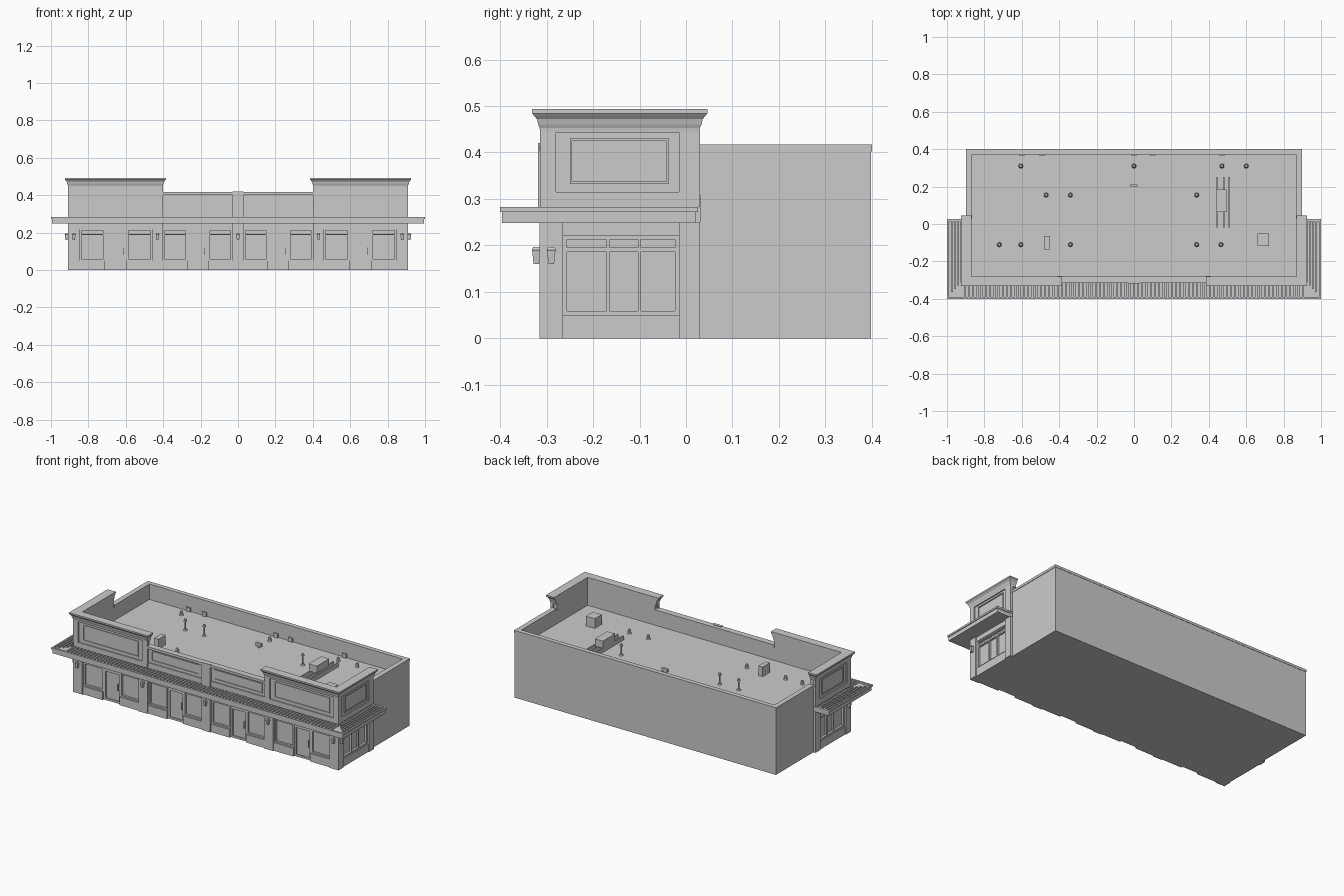
import bpy, bmesh
from mathutils import Matrix, Vector


def finish(name, bm):
    bmesh.ops.recalc_face_normals(bm, faces=bm.faces)
    me = bpy.data.meshes.new(name)
    bm.to_mesh(me)
    bm.free()
    ob = bpy.data.objects.new(name, me)
    bpy.context.collection.objects.link(ob)
    return ob


def boxes(name, items):
    """One object from boxes given as (x0, x1, y0, y1, z0, z1)."""
    bm = bmesh.new()
    for x0, x1, y0, y1, z0, z1 in items:
        m = Matrix.Translation(((x0 + x1) / 2, (y0 + y1) / 2, (z0 + z1) / 2))
        m = m @ Matrix.Diagonal((abs(x1 - x0), abs(y1 - y0), abs(z1 - z0), 1))
        bmesh.ops.create_cube(bm, size=1, matrix=m)
    return finish(name, bm)


def loft(name, plan, levels):
    """Stack plan(offset) outlines at (z, offset) levels and cap the ends."""
    bm = bmesh.new()
    rings = [[bm.verts.new((x, y, z)) for x, y in plan(o)] for z, o in levels]
    n = len(rings[0])
    for a, b in zip(rings, rings[1:]):
        for i in range(n):
            j = (i + 1) % n
            bm.faces.new((a[i], a[j], b[j], b[i]))
    bm.faces.new(rings[0])
    bm.faces.new(rings[-1])
    return finish(name, bm)


def on(face, a0, a1, d0, d1, z0, z1):
    """Box on a facade: face 0 = front, -1 / 1 = left / right side."""
    if face == 0:
        return (a0, a1, -d1, -d0, z0, z1)
    return (face * d0, face * d1, a0, a1, z0, z1)


def frame(face, a0, a1, d0, d1, z0, z1, w):
    return [on(face, a0, a1, d0, d1, z0, z0 + w), on(face, a0, a1, d0, d1, z1 - w, z1),
            on(face, a0, a0 + w, d0, d1, z0 + w, z1 - w),
            on(face, a1 - w, a1, d0, d1, z0 + w, z1 - w)]


ROOF = 0.32

# Building core with flat roof
boxes("main_block", [(-0.895, 0.895, 0.03, 0.398, 0, ROOF),
                     (-0.885, 0.885, -0.29, 0.03, 0, ROOF)])

# Rear and side parapets with cap
boxes("rear_parapet", [(-0.895, 0.895, 0.375, 0.398, ROOF, 0.402),
                       (-0.895, -0.87, 0.0, 0.375, ROOF, 0.402),
                       (0.87, 0.895, 0.0, 0.375, ROOF, 0.402)])
boxes("rear_parapet_cap", [(-0.898, 0.898, 0.372, 0.4, 0.402, 0.417),
                           (-0.898, -0.867, 0.03, 0.372, 0.402, 0.417),
                           (0.867, 0.898, 0.03, 0.372, 0.402, 0.417)])

# Middle front parapet with two framed panels and a centre pier
boxes("front_parapet", [(-0.41, 0.41, -0.303, -0.28, 0.25, 0.402)])
boxes("front_parapet_cap", [(-0.41, 0.41, -0.315, -0.277, 0.402, 0.417)])
trim = [on(0, -0.03, 0.03, 0.30, 0.318, 0.25, 0.42)]
for s in (-1, 1):
    a, b = sorted((s * 0.03, s * 0.4))
    trim += [on(0, a, b, 0.30, 0.309, 0.283, 0.315)]
    trim += frame(0, a + 0.02, b - 0.02, 0.30, 0.307, 0.33, 0.392, 0.006)
boxes("front_parapet_trim", trim)

# Raised corner parapets with flared cornice
for s, side in ((-1, "left"), (1, "right")):
    def plan(o, s=s):
        pts = [(0.402 - o, -0.28), (0.402 - o, -0.315 - o), (0.91 + o, -0.315 - o),
               (0.91 + o, 0.03 + o), (0.87, 0.03 + o), (0.87, -0.28)]
        return [(s * x, y) for x, y in pts]

    loft(side + "_corner_wall", plan, [(0.22, -0.008), (0.45, -0.008)])
    loft(side + "_base_band", plan, [(0.283, -0.001), (0.315, -0.001)])
    loft(side + "_cornice", plan, [(0.443, -0.001), (0.453, 0.0), (0.46, 0.003),
                                   (0.472, 0.006), (0.48, 0.013), (0.484, 0.016),
                                   (0.493, 0.016)])
    # Corner strips and framed panels on the raised parapet
    a, b = sorted((s * 0.402, s * 0.91))
    t = [on(0, a, a + 0.035, 0.30, 0.314, 0.31, 0.447),
         on(0, b - 0.035, b, 0.30, 0.314, 0.31, 0.447),
         on(s, -0.314, -0.28, 0.89, 0.909, 0.31, 0.447),
         on(s, -0.015, 0.03, 0.89, 0.909, 0.31, 0.447)]
    t += frame(0, a + 0.065, b - 0.065, 0.30, 0.312, 0.332, 0.43, 0.006)
    t += frame(s, -0.25, -0.037, 0.89, 0.907, 0.332, 0.43, 0.005)
    boxes(side + "_corner_trim", t)

# Lintel band above the shopfronts
boxes("lintel", [(-0.903, 0.903, -0.306, -0.28, 0.22, 0.25),
                 (-0.903, -0.88, -0.306, 0.03, 0.22, 0.25),
                 (0.88, 0.903, -0.306, 0.03, 0.22, 0.25)])

# Ground floor piers
piers = [(-0.03, 0.03, -0.315, -0.28, 0, 0.25)]
for s in (-1, 1):
    piers += [(s * 0.40, s * 0.46, -0.315, -0.28, 0, 0.25),
              (s * 0.847, s * 0.91, -0.315, -0.265, 0, 0.25),
              (s * 0.87, s * 0.91, -0.015, 0.03, 0, 0.25)]
boxes("piers", piers)

# Shopfront bays: window, door, window with transoms
sills, frames, doors = [], [], []
for s in (-1, 1):
    for lo, hi in ((0.03, 0.40), (0.46, 0.847)):
        a, b = sorted((s * lo, s * hi))
        w = (b - a) * 0.35
        for p, q in ((a, a + w), (b - w, b)):
            sills.append(on(0, p, q, 0.28, 0.309, 0, 0.05))
            frames += frame(0, p, q, 0.28, 0.302, 0.05, 0.22, 0.009)
            frames.append(on(0, p, q, 0.28, 0.299, 0.186, 0.193))
        doors += frame(0, a + w, b - w, 0.28, 0.298, 0.0, 0.19, 0.012)
        doors.append(on(0, a + w, b - w, 0.28, 0.30, 0.19, 0.22))
        doors.append(on(0, b - w - 0.02, b - w - 0.016, 0.28, 0.303, 0.08, 0.12))
    # Side windows
    sills.append(on(s, -0.265, -0.015, 0.87, 0.905, 0, 0.05))
    frames += frame(s, -0.265, -0.015, 0.87, 0.899, 0.05, 0.222, 0.009)
    frames.append(on(s, -0.265, -0.015, 0.87, 0.896, 0.186, 0.195))
    frames += [on(s, y - 0.003, y + 0.003, 0.87, 0.896, 0.05, 0.222) for y in (-0.168, -0.1)]
boxes("window_sills", sills)
boxes("window_frames", frames)
boxes("doors", doors)

# Wrap-around canopy, edge lip and slats
boxes("canopy", [(-0.995, 0.995, -0.396, -0.295, 0.248, 0.273),
                 (-0.995, -0.89, -0.295, 0.022, 0.248, 0.273),
                 (0.89, 0.995, -0.295, 0.022, 0.248, 0.273)])
lip = [(-1, 1, -0.4, -0.39, 0.272, 0.283)]
slats = []
for s in (-1, 1):
    lip += [(s * 0.99, s, -0.39, 0.026, 0.272, 0.283),
            (s * 0.9, s * 0.99, 0.014, 0.026, 0.272, 0.283)]
    slats += [(s * x, s * (x + 0.009), -0.31 - (x - 0.915), 0.014, 0.272, 0.282)
              for x in (0.918, 0.935, 0.952, 0.969)]
slats += [(-0.905 + i * 0.0226 - 0.005, -0.905 + i * 0.0226 + 0.005, -0.39, -0.3, 0.272, 0.282)
          for i in range(81)]
boxes("canopy_lip", lip)
boxes("canopy_slats", slats)

# Wall lanterns, tapering downward, on the piers
def lantern(name, x, y):
    def plan(o):
        r = 0.008 + o
        return [(x - r, y - r), (x + r, y - r), (x + r, y + r), (x - r, y + r)]
    loft(name, plan, [(0.16, -0.002), (0.188, 0.001), (0.19, 0.002), (0.196, -0.001)])


for i, x in enumerate((-0.878, -0.43, 0, 0.43, 0.878)):
    lantern("front_lantern_%d" % i, x, -0.322)
for s, side in ((-1, "left"), (1, "right")):
    lantern(side + "_side_lantern", s * 0.917, -0.29)


# Roof vents: flashing cone, pipe and cap
def vent(name, x, y, h):
    bm = bmesh.new()
    for r1, r2, z0, z1 in ((0.013, 0.007, 0, 0.008), (0.005, 0.005, 0, h - 0.01),
                           (0.011, 0.007, h - 0.012, h)):
        bmesh.ops.create_cone(bm, cap_ends=True, segments=8, radius1=r1, radius2=r2,
                              depth=z1 - z0,
                              matrix=Matrix.Translation((x, y, ROOF + (z0 + z1) / 2)))
    finish(name, bm)


tall = [(-0.47, 0.155), (-0.34, 0.155), (0.335, 0.155)]
short = [(-0.605, 0.31), (0, 0.31), (0.47, 0.31), (0.6, 0.31), (-0.72, -0.11),
         (-0.605, -0.11), (-0.34, -0.11), (0.335, -0.11), (0.465, -0.11)]
for i, (x, y) in enumerate(tall):
    vent("tall_vent_%d" % i, x, y, 0.07)
for i, (x, y) in enumerate(short):
    vent("short_vent_%d" % i, x, y, 0.025)

# Rooftop unit on rails, hatches and parapet boxes
boxes("roof_unit", [(0.44, 0.495, 0.065, 0.185, ROOF + 0.025, ROOF + 0.07)])
boxes("roof_unit_rails", [(x, x + 0.008, -0.02, 0.25, ROOF, ROOF + 0.025)
                          for x in (0.44, 0.475, 0.505)])
boxes("roof_hatch", [(0.66, 0.722, -0.118, -0.05, ROOF, ROOF + 0.06)])
boxes("roof_cabinet", [(-0.48, -0.45, -0.135, -0.065, ROOF, ROOF + 0.06)])
boxes("roof_duct", [(-0.02, 0.02, 0.198, 0.212, ROOF + 0.01, ROOF + 0.028),
                    (-0.006, 0.006, 0.199, 0.211, ROOF, ROOF + 0.01)])
boxes("scupper_boxes", [(x - 0.014, x + 0.014, 0.366, 0.38, ROOF, ROOF + 0.025)
                        for x in (-0.6, -0.49, 0, 0.1, 0.47)])
